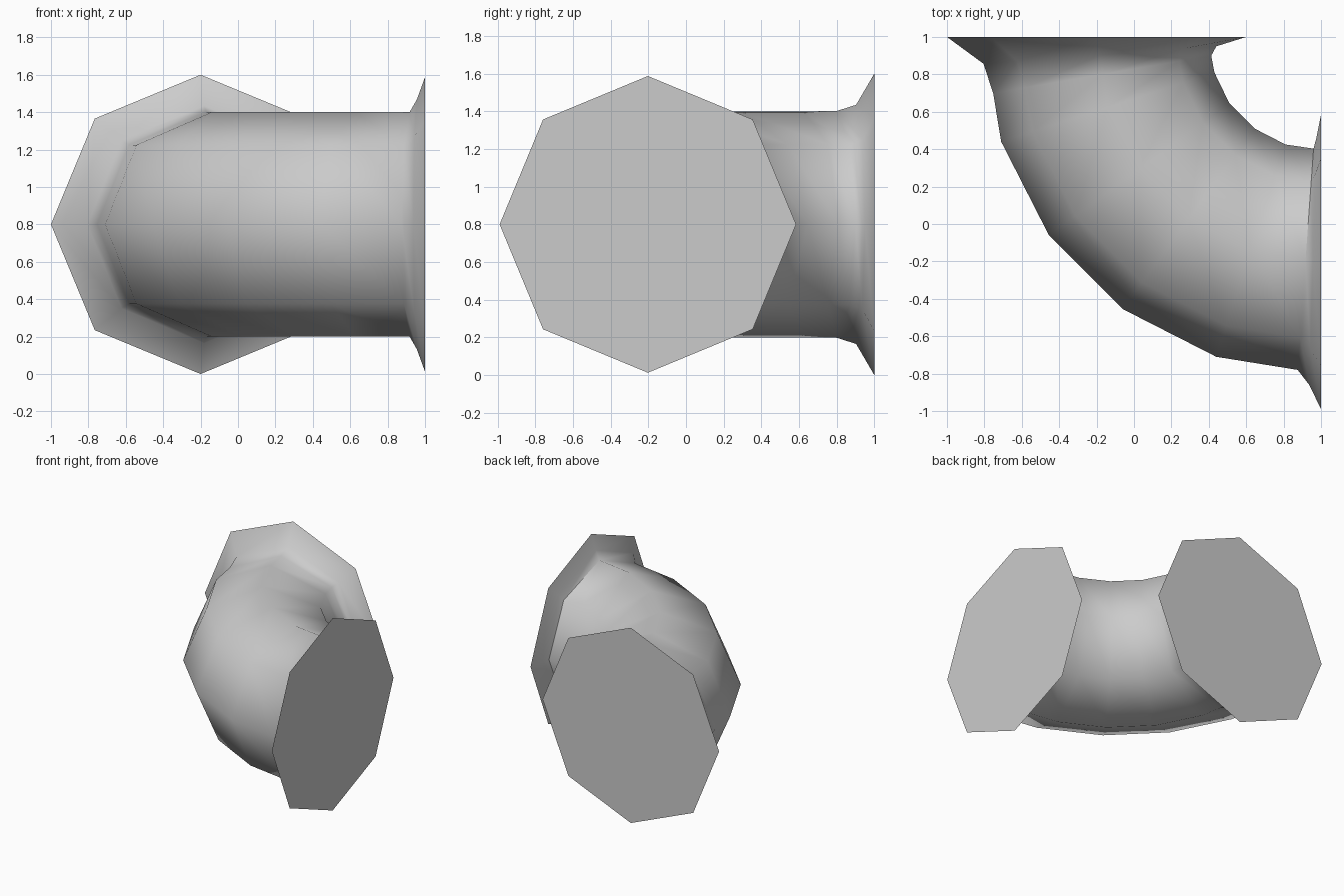
import bpy, bmesh, math
from mathutils import Vector

if "Cube" in bpy.data.objects:
    bpy.data.objects.remove(bpy.data.objects["Cube"])

SIDES = 8
AXIS_Z = 0.8

# Cross-sections along the bend: outer (x, y), inner (x, y), vertical radius
SECTIONS = [
    ((-1.0, 1.0), (0.6, 1.0), 0.8),
    ((-0.805, 0.857), (0.44, 0.95), 0.635),
    ((-0.753, 0.70), (0.413, 0.90), 0.602),
    ((-0.71, 0.44), (0.43, 0.81), 0.6),
    ((-0.455, -0.06), (0.51, 0.645), 0.6),
    ((-0.06, -0.455), (0.645, 0.51), 0.6),
    ((0.44, -0.71), (0.81, 0.425), 0.6),
    ((0.875, -0.78), (0.96, 0.403), 0.6),
    ((0.937, -0.86), (0.975, 0.46), 0.667),
    ((1.0, -0.99), (1.0, 0.585), 0.788),
]


def add_ring(bm, outer, inner, radius_z):
    """Octagonal ring standing on the line from outer to inner."""
    a = Vector((*outer, AXIS_Z))
    b = Vector((*inner, AXIS_Z))
    mid, half = (a + b) / 2, (b - a) / 2
    ring = []
    for i in range(SIDES):
        t = 2 * math.pi * i / SIDES
        ring.append(bm.verts.new(
            mid + half * math.cos(t) + Vector((0, 0, radius_z * math.sin(t)))))
    return ring


# Pipe elbow with flared ends
bm = bmesh.new()
rings = [add_ring(bm, *s) for s in SECTIONS]
for r0, r1 in zip(rings, rings[1:]):
    for i in range(SIDES):
        j = (i + 1) % SIDES
        bm.faces.new((r0[i], r0[j], r1[j], r1[i]))

# Flat end caps
bm.faces.new(rings[0])
bm.faces.new(rings[-1])
bmesh.ops.recalc_face_normals(bm, faces=bm.faces)

mesh = bpy.data.meshes.new("pipe_elbow")
bm.to_mesh(mesh)
bm.free()
elbow = bpy.data.objects.new("pipe_elbow", mesh)
bpy.context.collection.objects.link(elbow)

# Smooth body, crisp rims
bpy.context.view_layer.objects.active = elbow
elbow.select_set(True)
bpy.ops.object.shade_smooth_by_angle(angle=math.radians(62))
